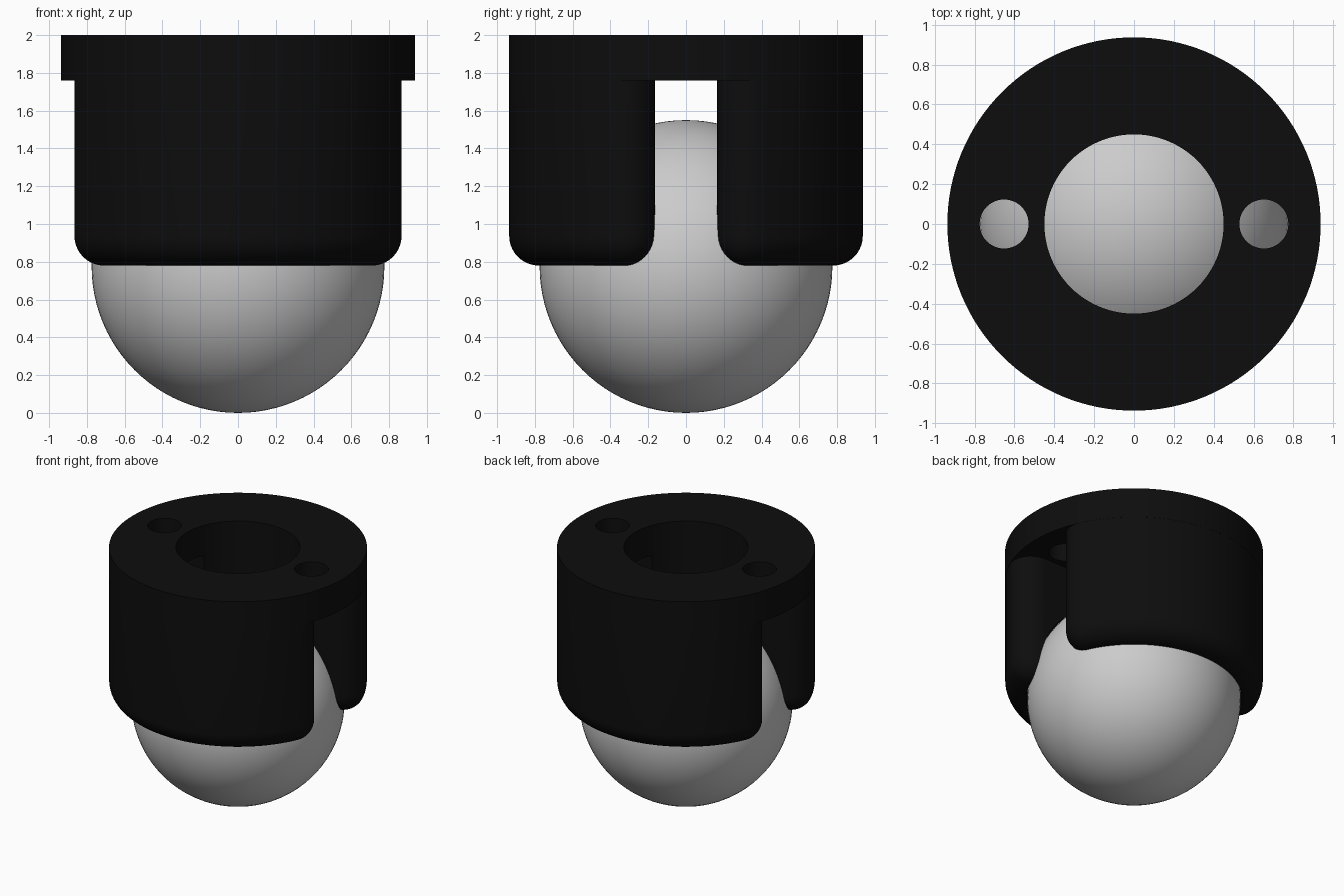
import bpy, bmesh
from math import sin, cos, pi, asin

if "Cube" in bpy.data.objects:
    bpy.data.objects.remove(bpy.data.objects["Cube"])

R, FILLET, SLOT = 0.937, 0.157, 0.165
BOTTOM, LEDGE, TOP = 0.78, 1.76, 2.0
BALL_R = 0.775

black = bpy.data.materials.new("black_plastic")
black.diffuse_color = (0.004, 0.004, 0.004, 1)
black.use_nodes = True
black.node_tree.nodes["Principled BSDF"].inputs["Base Color"].default_value = black.diffuse_color


def cylinder(name, r, z0, z1, x=0, sides=128):
    bpy.ops.mesh.primitive_cylinder_add(vertices=sides, radius=r, depth=z1 - z0,
                                        location=(x, 0, (z0 + z1) / 2))
    ob = bpy.context.object
    ob.name = name
    ob.data.materials.append(black)
    return ob


def sphere(name, r):
    bpy.ops.mesh.primitive_uv_sphere_add(segments=96, ring_count=48, radius=r,
                                         location=(0, 0, BALL_R))
    ob = bpy.context.object
    ob.name = name
    return ob


def boolean(target, tool, operation):
    m = target.modifiers.new("bool", 'BOOLEAN')
    m.operation, m.solver, m.object = operation, 'EXACT', tool
    bpy.context.view_layer.objects.active = target
    bpy.ops.object.modifier_apply(modifier=m.name)
    bpy.data.objects.remove(tool)


def wall(side):
    """Half-round wall with rounded vertical and lower edges, as an offset core outline."""
    rc = R - 0.001 - FILLET
    a0 = asin((SLOT + FILLET) / rc)
    outline = []                                   # (core angle, normal angle)
    for i in range(49):
        a = a0 + (pi - 2 * a0) * i / 48
        outline.append((a, a))
    for i in range(1, 13):
        outline.append((pi - a0, pi - a0 + (pi / 2 + a0) * i / 12))
    for i in range(12):
        outline.append((a0, -pi / 2 + (pi / 2 + a0) * i / 12))
    # rings: rounded bottom, straight side, tapered top buried in the flange
    rings = [(FILLET * sin(k * pi / 20), BOTTOM + FILLET * (1 - cos(k * pi / 20)))
             for k in range(11)]
    rings += [(FILLET, LEDGE + 0.002), (FILLET * 0.6, LEDGE + 0.06)]
    bm = bmesh.new()
    loops = [[bm.verts.new((rc * cos(a) + d * cos(n), side * (rc * sin(a) + d * sin(n)), z))
              for a, n in outline] for d, z in rings]
    count = len(outline)
    for lo, hi in zip(loops, loops[1:]):
        for i in range(count):
            j = (i + 1) % count
            bm.faces.new((lo[i], lo[j], hi[j], hi[i]))
    bm.faces.new(loops[0])
    bm.faces.new(loops[-1])
    bmesh.ops.remove_doubles(bm, verts=bm.verts, dist=1e-5)
    bmesh.ops.recalc_face_normals(bm, faces=bm.faces)
    me = bpy.data.meshes.new("wall")
    bm.to_mesh(me)
    bm.free()
    me.materials.append(black)
    ob = bpy.data.objects.new("wall", me)
    bpy.context.collection.objects.link(ob)
    return ob


def smooth(ob):
    bpy.ops.object.select_all(action='DESELECT')
    ob.select_set(True)
    bpy.context.view_layer.objects.active = ob
    bpy.ops.object.shade_smooth_by_angle(angle=pi / 6)


# Housing: round flange plus front and back walls
housing = cylinder("housing", R, LEDGE, TOP)
for side in (-1, 1):
    boolean(housing, wall(side), 'UNION')

# Ball socket, central opening and two screw holes
socket = sphere("socket_cutter", BALL_R + 0.008)
socket.data.materials.append(black)
boolean(housing, socket, 'DIFFERENCE')
boolean(housing, cylinder("opening_cutter", 0.45, 1.0, 2.2, sides=96), 'DIFFERENCE')
for x in (-0.652, 0.652):
    boolean(housing, cylinder("screw_cutter", 0.123, 1.6, 2.2, x, 48), 'DIFFERENCE')
smooth(housing)

# Rolling ball
smooth(sphere("ball", BALL_R))
